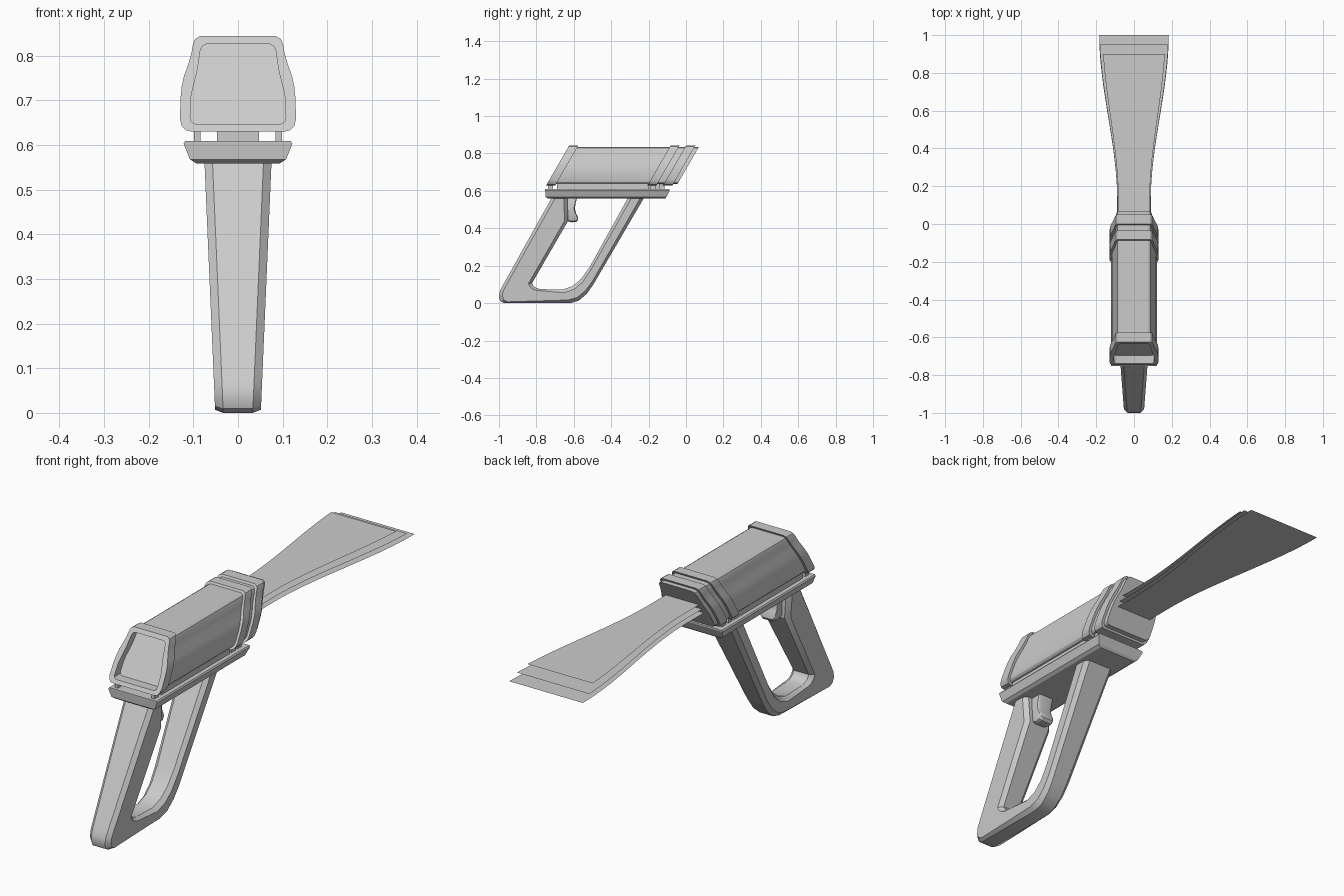
import bpy, bmesh, math

if "Cube" in bpy.data.objects:
    bpy.data.objects.remove(bpy.data.objects["Cube"])

SHEAR = math.tan(math.radians(30))   # body ends lean 30 degrees
TOP = 0.845


def make(name, verts, faces, smooth=True):
    me = bpy.data.meshes.new(name)
    me.from_pydata(verts, [], faces)
    bm = bmesh.new()
    bm.from_mesh(me)
    bmesh.ops.recalc_face_normals(bm, faces=bm.faces)
    bm.to_mesh(me)
    bm.free()
    ob = bpy.data.objects.new(name, me)
    bpy.context.collection.objects.link(ob)
    if smooth:
        bpy.ops.object.select_all(action='DESELECT')
        ob.select_set(True)
        bpy.context.view_layer.objects.active = ob
        bpy.ops.object.shade_smooth_by_angle(angle=math.radians(30))
    return ob


def loft(name, rings, closed=False, smooth=True):
    """Skin equal-length closed rings; cap the ends unless the loft is closed."""
    n, m = len(rings[0]), len(rings)
    verts = [v for r in rings for v in r]
    faces = []
    for k in range(m if closed else m - 1):
        a, b = k * n, (k + 1) % m * n
        faces += [(a + i, a + (i + 1) % n, b + (i + 1) % n, b + i) for i in range(n)]
    if not closed:
        faces += [tuple(range(n)), tuple(range((m - 1) * n, m * n))]
    return make(name, verts, faces, smooth)


def box(name, x0, x1, y0, y1, z0, z1):
    return loft(name, [[(x0, y0, z), (x1, y0, z), (x1, y1, z), (x0, y1, z)]
                       for z in (z0, z1)], smooth=False)


def mirrored(half):
    return half + [(-x, z) for x, z in reversed(half)]


def sheared(profile, y):
    return [(x, y + SHEAR * (z - TOP), z - .003) for x, z in profile]


# half cross-sections of the collars, their openings and the barrel (bottom to top)
OUTER = mirrored([(.105, .633), (.117, .636), (.126, .646), (.13, .662), (.1285, .71), (.126, .735),
                  (.121, .757), (.112, .782), (.104, .81), (.101, .828), (.096, .84), (.085, .847)])
INNER = mirrored([(.09, .649), (.099, .651), (.105, .656), (.107, .667), (.106, .70), (.104, .718),
                  (.098, .742), (.092, .765), (.088, .79), (.085, .812), (.081, .823), (.071, .829)])
BARREL = [((a + c) / 2, (b + d) / 2) for (a, b), (c, d) in zip(OUTER, INNER)]

# barrel
loft("barrel", [sheared(BARREL, -.582), sheared(BARREL, .073)])

# collars: one open rim at the rear, two at the front
for name, y0, y1 in (("rear_rim", -.625, -.576), ("front_collar_1", -.083, -.035),
                     ("front_collar_2", 0, .05)):
    loft(name, [sheared(OUTER, y0), sheared(OUTER, y1),
                sheared(INNER, y1), sheared(INNER, y0)], closed=True)

# base plate with chamfered underside
loft("base_plate", [[(-h, a, z), (h, a, z), (h, b, z), (-h, b, z)] for z, h, a, b in (
    (.559, .094, -.738, -.112), (.568, .108, -.75, -.104),
    (.603, .122, -.753, -.087), (.609, .118, -.753, -.087))], smooth=False)

# mounts between plate and barrel
box("center_mount", -.047, .047, -.69, -.13, .6, .641)
for s, side in ((-1, "left"), (1, "right")):
    box("rail_" + side, s * .084, s * .099, -.69, -.2, .6, .642)
    for i, y in enumerate((-.725, -.175, -.13)):
        box(f"post_{side}_{i}", s * .084, s * .099, y - .014, y + .014, .6, .637)

# handle: U-shaped loop, (outer y, z, inner y, z), chamfered cross-section
LOOP = [(-.715, .567, -.635, .567), (-.787, .44, -.63, .44), (-.982, .09, -.823, .107),
        (-.997, .058, -.819, .098), (-1, .032, -.812, .089), (-.992, .01, -.80, .081),
        (-.972, 0, -.78, .075), (-.62, 0, -.66, .072),
        (-.575, .012, -.605, .092), (-.53, .05, -.56, .13), (-.495, .10, -.517, .19),
        (-.222, .567, -.308, .567)]
sections = []
for oy, oz, iy, iz in LOOP:
    t = .019 / math.hypot(iy - oy, iz - oz)
    half = []
    for f, inset in ((0, .018), (t, 0), (1 - t, 0), (1, .018)):
        y, z = oy + (iy - oy) * f, oz + (iz - oz) * f
        half.append((.051 + .024 * z / .56 - inset, y, z))
    sections.append(half + [(-x, y, z) for x, y, z in reversed(half)])
loft("handle", sections)

# trigger: curved side profile with slimmer outer edges
TRIGGER = [(-.645, .57), (-.580, .57), (-.590, .535), (-.594, .505), (-.588, .48),
           (-.577, .46), (-.576, .446), (-.586, .434), (-.612, .432), (-.645, .442)]
cy, cz = -.618, .5
loft("trigger", [[(x, cy + (y - cy) * k, cz + (z - cz) * k) for y, z in TRIGGER]
                 for x, k in ((-.038, .8), (-.034, .92), (-.025, 1),
                              (.025, 1), (.034, .92), (.038, .8))])

# three thin flaring sheets stacked at the muzzle
for i, (length, z, trim) in enumerate(((1.0, .714, 0), (.95, .735, .002), (.90, .759, .018))):
    N = 20
    verts, faces = [], []
    for k in range(N + 1):
        y = -.01 + (length + .01) * k / N
        t = min(max((y - .13) / .87, 0), 1)
        s = t * t * (3 - 2 * t)
        w = .089 + .095 * s - trim * (.3 + .7 * s)
        verts += [(-w, y, z), (w, y, z)]
        if k:
            faces.append((2 * k - 2, 2 * k - 1, 2 * k + 1, 2 * k))
    make(f"flare_sheet_{i + 1}", verts, faces, smooth=False)
